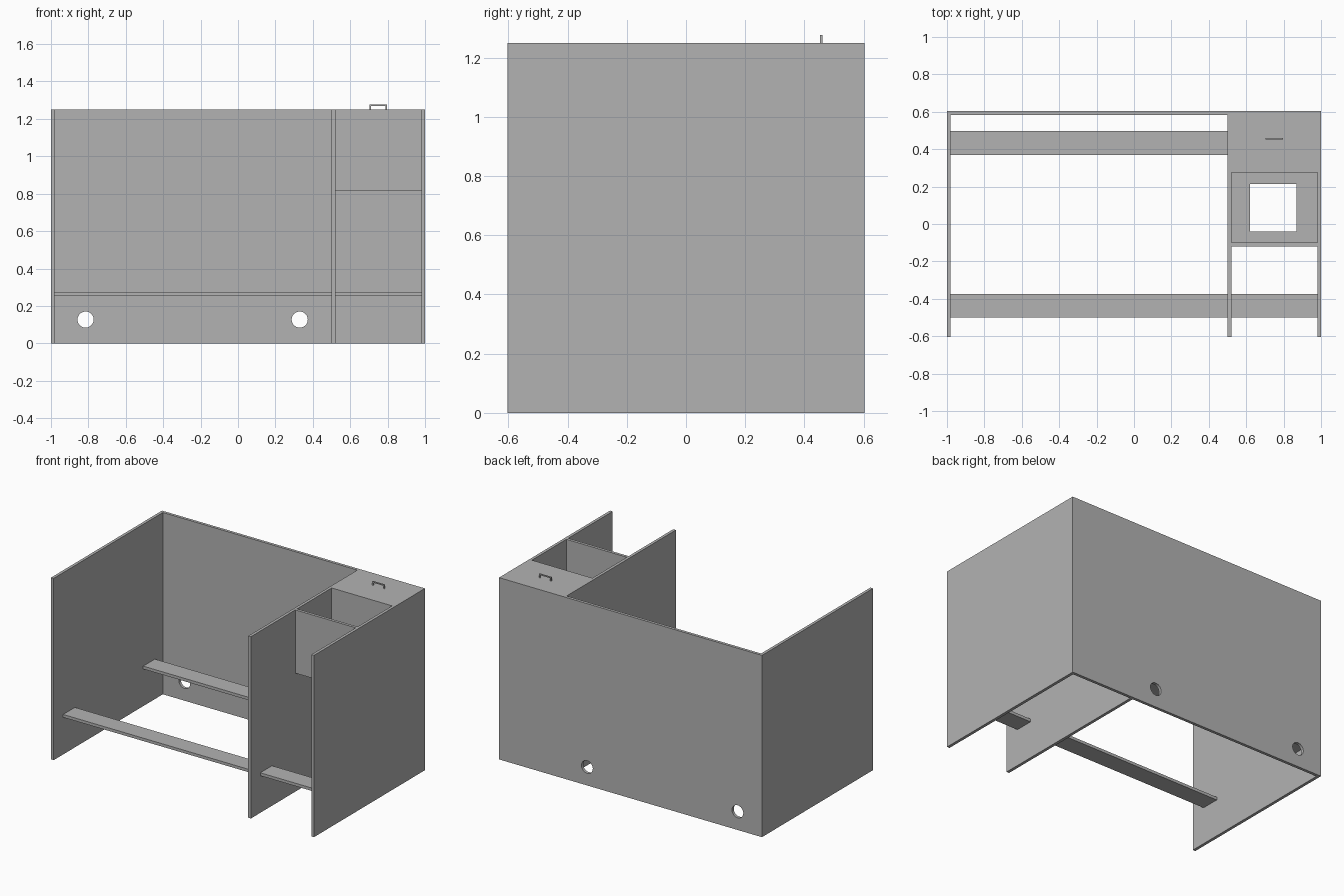
import bpy

cube = bpy.data.objects.get("Cube")
if cube:
    bpy.data.objects.remove(cube, do_unlink=True)

# One plain grey for the whole piece
grey = bpy.data.materials.new("plain grey")
grey.use_nodes = True
GREY = (0.45, 0.45, 0.45, 1)
grey.diffuse_color = GREY
grey.node_tree.nodes["Principled BSDF"].inputs["Base Color"].default_value = GREY

T = 0.02            # board thickness
D = 0.603           # half depth
H = 1.25            # board height
DIV = 0.5           # left face of the divider
INNER = 1 - T       # inner face of the outer sides
BACK = D - T        # inner face of the back
RAIL_Z = 0.255
BOX_Z = 0.815       # underside of the open box


def finish(ob, name):
    ob.name = name
    ob.data.name = name
    ob.data.materials.append(grey)
    return ob


def board(name, x, y, z):
    """Box from three (low, high) ranges."""
    mid = [(a + b) / 2 for a, b in (x, y, z)]
    bpy.ops.mesh.primitive_cube_add(size=1, location=mid)
    ob = bpy.context.object
    ob.scale = [b - a for a, b in (x, y, z)]
    bpy.ops.object.transform_apply(location=False, rotation=False, scale=True)
    return finish(ob, name)


def cut(target, cutter):
    cutter.hide_render = True
    cutter.display_type = 'WIRE'
    mod = target.modifiers.new("opening", 'BOOLEAN')
    mod.operation = 'DIFFERENCE'
    mod.solver = 'EXACT'
    mod.object = cutter
    bpy.context.view_layer.objects.active = target
    bpy.ops.object.modifier_apply(modifier=mod.name)
    bpy.data.objects.remove(cutter, do_unlink=True)


# Upright side boards and divider
for name, x in (("right_side", -1), ("divider", DIV), ("left_side", INNER)):
    board(name, (x, x + T), (-D, BACK), (0, H))

# Back board with two round cable openings
back = board("back_panel", (-1, 1), (BACK, D), (0, H))
for x in (-0.815, 0.33):
    bpy.ops.mesh.primitive_cylinder_add(vertices=48, radius=0.043, depth=0.2,
                                        location=(x, BACK, 0.127),
                                        rotation=(1.5708, 0, 0))
    cut(back, finish(bpy.context.object, "hole_cutter"))

# Flat rails at front and rear, in both bays
for place, y in (("front", (-0.5, -0.373)), ("rear", (0.37, 0.497))):
    for bay, x in (("wide", (-INNER, DIV)), ("narrow", (DIV + T, INNER))):
        board(f"{place}_rail_{bay}_bay", x, y, (RAIL_Z, RAIL_Z + T))

# Open box in the narrow bay: front, rear wall, floor with square opening
bay = (DIV + T, INNER)
board("box_front", bay, (-0.12, -0.1), (BOX_Z, H))
board("box_rear", bay, (0.275, 0.275 + T), (BOX_Z, H - T))
floor = board("box_floor", bay, (-0.1, 0.275), (BOX_Z, BOX_Z + T))
cut(floor, board("floor_cutter", (0.62, 0.87), (-0.04, 0.215), (BOX_Z - T, BOX_Z + 2 * T)))

# Closed top behind the box
board("lid", bay, (0.275, BACK), (H - T, H))

# Lid handle: two posts and a grip
G = 0.008
handle_y = (0.453, 0.453 + G)
for side, x in (("right", 0.704), ("left", 0.788)):
    board(f"handle_post_{side}", (x, x + G), handle_y, (H, 1.277 - G))
board("handle_grip", (0.704, 0.788 + G), handle_y, (1.277 - G, 1.277))
